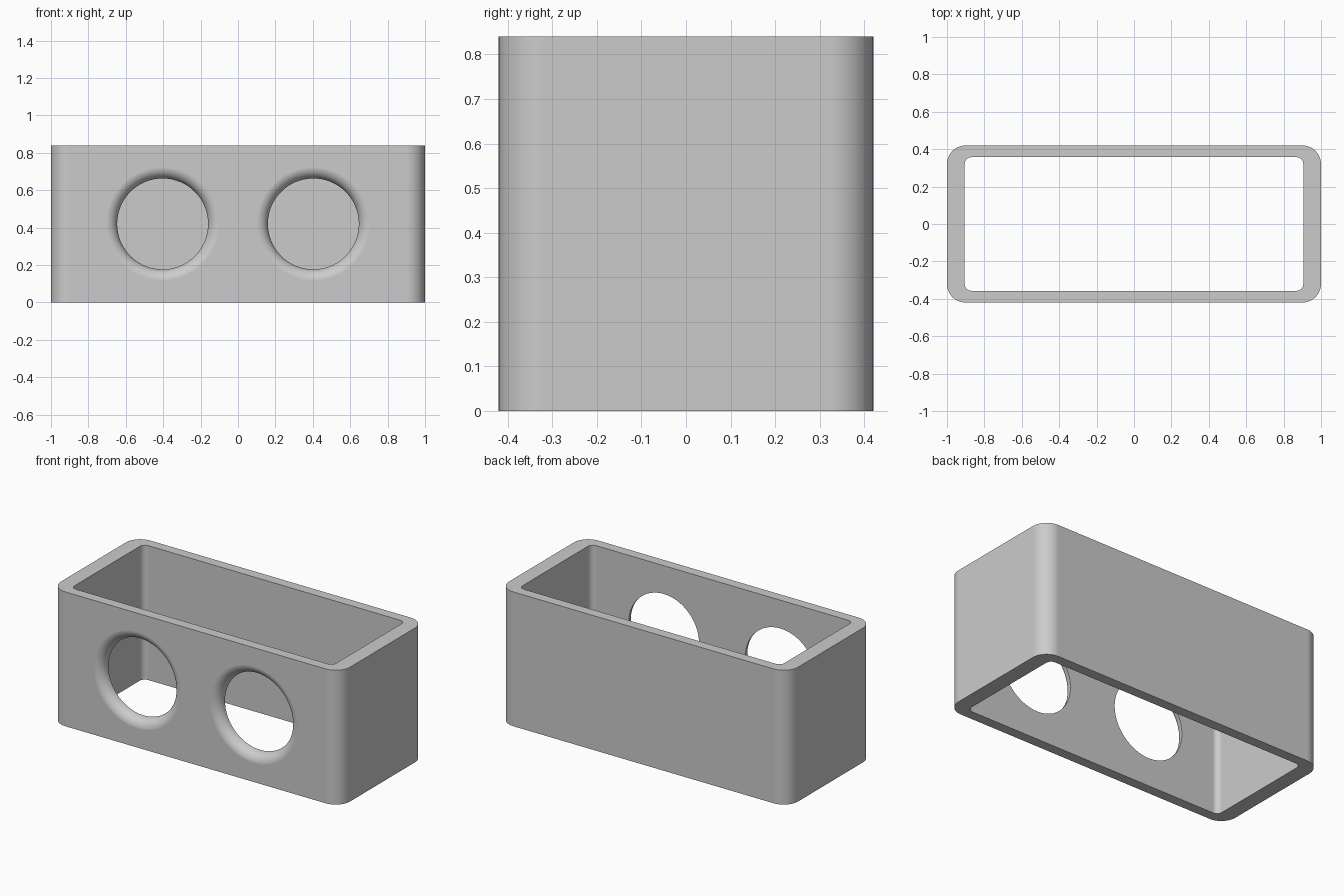
import bpy, bmesh
from math import sin, cos, pi

if "Cube" in bpy.data.objects:
    bpy.data.objects.remove(bpy.data.objects["Cube"], do_unlink=True)

HEIGHT = 0.84
HALF_DEPTH = 0.42
HOLE_X, HOLE_R, FILLET = 0.403, 0.243, 0.062

grey = bpy.data.materials.new("plain grey")
grey.use_nodes = True
colour = (0.6, 0.6, 0.6, 1)
grey.diffuse_color = colour
grey.node_tree.nodes["Principled BSDF"].inputs["Base Color"].default_value = colour


def rounded_rect(hx, hy, r, steps=12):
    """Counter-clockwise outline of a rectangle with rounded corners."""
    points = []
    for corner, (sx, sy) in enumerate([(1, 1), (-1, 1), (-1, -1), (1, -1)]):
        for i in range(steps + 1):
            a = (corner + i / steps) * pi / 2
            points.append((sx * (hx - r) + r * cos(a), sy * (hy - r) + r * sin(a)))
    return points


def finish(bm, name):
    bmesh.ops.recalc_face_normals(bm, faces=bm.faces)
    mesh = bpy.data.meshes.new(name)
    bm.to_mesh(mesh)
    bm.free()
    mesh.materials.append(grey)
    obj = bpy.data.objects.new(name, mesh)
    bpy.context.collection.objects.link(obj)
    return obj


def bridge(bm, a, b):
    for i in range(len(a)):
        j = (i + 1) % len(a)
        bm.faces.new((a[i], a[j], b[j], b[i]))


# Open rectangular sleeve: outer and inner walls joined by flat rims
bm = bmesh.new()
outer = rounded_rect(1.0, HALF_DEPTH, 0.1)
inner = rounded_rect(0.905, 0.357, 0.035)
rings = [[bm.verts.new((x, y, z)) for x, y in outline]
         for outline, z in [(outer, 0), (outer, HEIGHT), (inner, HEIGHT), (inner, 0)]]
for k in range(4):
    bridge(bm, rings[k], rings[(k + 1) % 4])
sleeve = finish(bm, "sleeve")


# Round cutters whose flared mouth leaves a rounded rim on the front wall
def hole_cutter(name, x, segments=96, steps=10):
    front = -HALF_DEPTH - 0.0002
    profile = [(HOLE_R + FILLET, front - 0.1)]
    for i in range(steps + 1):
        a = i / steps * pi / 2
        profile.append((HOLE_R + FILLET * (1 - sin(a)), front + FILLET * (1 - cos(a))))
    profile.append((HOLE_R, -0.2))
    bm = bmesh.new()
    loops = []
    for r, y in profile:
        loops.append([bm.verts.new((x + r * cos(2 * pi * s / segments), y,
                                    HEIGHT / 2 + r * sin(2 * pi * s / segments)))
                      for s in range(segments)])
    for a, b in zip(loops, loops[1:]):
        bridge(bm, a, b)
    bm.faces.new(loops[0])
    bm.faces.new(loops[-1])
    cutter = finish(bm, name)
    cutter.hide_render = True
    return cutter


bpy.context.view_layer.objects.active = sleeve
sleeve.select_set(True)
for side, x in (("right", -HOLE_X), ("left", HOLE_X)):
    cutter = hole_cutter(side + "_hole_cutter", x)
    cut = sleeve.modifiers.new(side + "_hole", "BOOLEAN")
    cut.operation = "DIFFERENCE"
    cut.solver = "EXACT"
    cut.object = cutter
    bpy.ops.object.modifier_apply(modifier=cut.name)
    bpy.data.objects.remove(cutter, do_unlink=True)

# Smooth curved walls while the rims stay crisp and the flats stay flat
bpy.ops.object.shade_smooth_by_angle(angle=pi / 6)
weighted = sleeve.modifiers.new("flat_walls", "WEIGHTED_NORMAL")
weighted.keep_sharp = True
